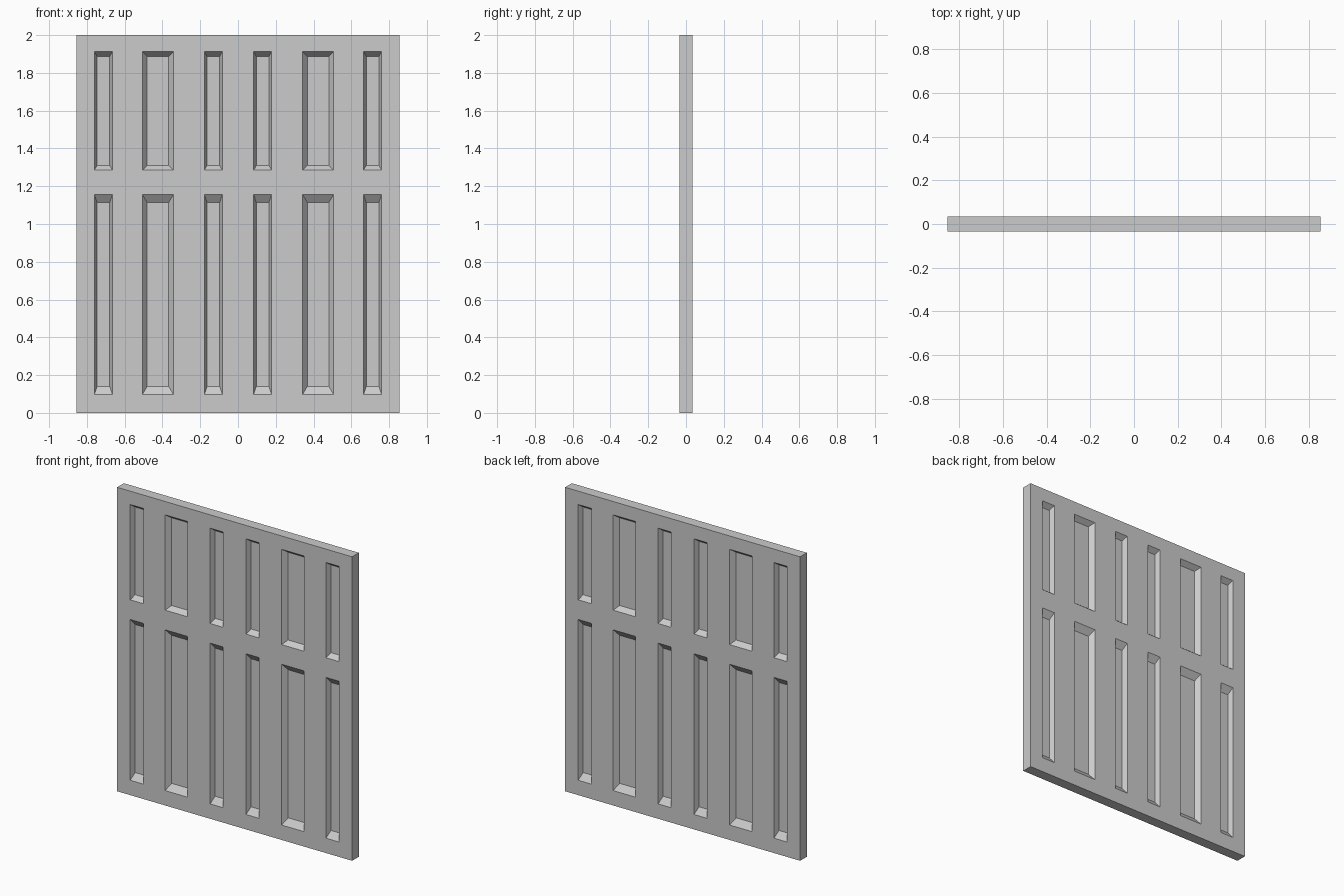
import bpy, bmesh
from mathutils import Matrix

old = bpy.data.objects.get("Cube")
if old:
    bpy.data.objects.remove(old)

# Single grey paint
paint = bpy.data.materials.new("grey_paint")
paint.use_nodes = True
GREY = (0.6, 0.6, 0.6, 1)
paint.diffuse_color = GREY
paint.node_tree.nodes["Principled BSDF"].inputs["Base Color"].default_value = GREY

HALF = 0.035     # half of the door thickness
FLOOR = 0.003    # half of the thin panel thickness

# Grid lines of one leaf; odd columns and odd rows hold sunken panels
XS = [0, 0.083, 0.178, 0.342, 0.506, 0.665, 0.76, 0.855]
ZS = [0, 0.098, 1.156, 1.285, 1.912, 2.0]
SLOPE_X = {1: 0.014, 3: 0.025, 5: 0.014}   # bevel width per column
SLOPE_Z = {1: 0.042, 3: 0.025}             # bevel height per row


def make_leaf(name, side):
    bm = bmesh.new()

    def rect(x0, x1, z0, z1, y):
        return [bm.verts.new((side * x, y, z))
                for x, z in ((x0, z0), (x1, z0), (x1, z1), (x0, z1))]

    # Front skin: flat frame cells and bevelled, sunken panels
    for i in range(len(XS) - 1):
        for j in range(len(ZS) - 1):
            x0, x1, z0, z1 = XS[i], XS[i + 1], ZS[j], ZS[j + 1]
            outer = rect(x0, x1, z0, z1, -HALF)
            if i % 2 and j % 2:
                sx, sz = SLOPE_X[i], SLOPE_Z[j]
                inner = rect(x0 + sx, x1 - sx, z0 + sz, z1 - sz, -FLOOR)
                bm.faces.new(inner)
                for k in range(4):
                    n = (k + 1) % 4
                    bm.faces.new((outer[k], outer[n], inner[n], inner[k]))
            else:
                bm.faces.new(outer)
    bmesh.ops.remove_doubles(bm, verts=bm.verts, dist=1e-4)

    # Rim: pull the outline back to the middle plane
    rim = [e for e in bm.edges if e.is_boundary]
    new = bmesh.ops.extrude_edge_only(bm, edges=rim)["geom"]
    for v in new:
        if isinstance(v, bmesh.types.BMVert):
            v.co.y = 0

    # Back skin is the front mirrored
    bmesh.ops.mirror(bm, geom=bm.verts[:] + bm.edges[:] + bm.faces[:],
                     matrix=Matrix.Identity(4), merge_dist=1e-4, axis='Y')
    bmesh.ops.remove_doubles(bm, verts=bm.verts, dist=1e-4)
    bmesh.ops.recalc_face_normals(bm, faces=bm.faces)

    # Merge coplanar cells into clean faces
    bmesh.ops.dissolve_limit(bm, angle_limit=0.01, verts=bm.verts, edges=bm.edges)
    bmesh.ops.triangulate(bm, faces=[f for f in bm.faces if len(f.verts) > 4])

    mesh = bpy.data.meshes.new(name)
    bm.to_mesh(mesh)
    bm.free()
    mesh.materials.append(paint)
    obj = bpy.data.objects.new(name, mesh)
    bpy.context.collection.objects.link(obj)


make_leaf("left_door_leaf", 1)
make_leaf("right_door_leaf", -1)
